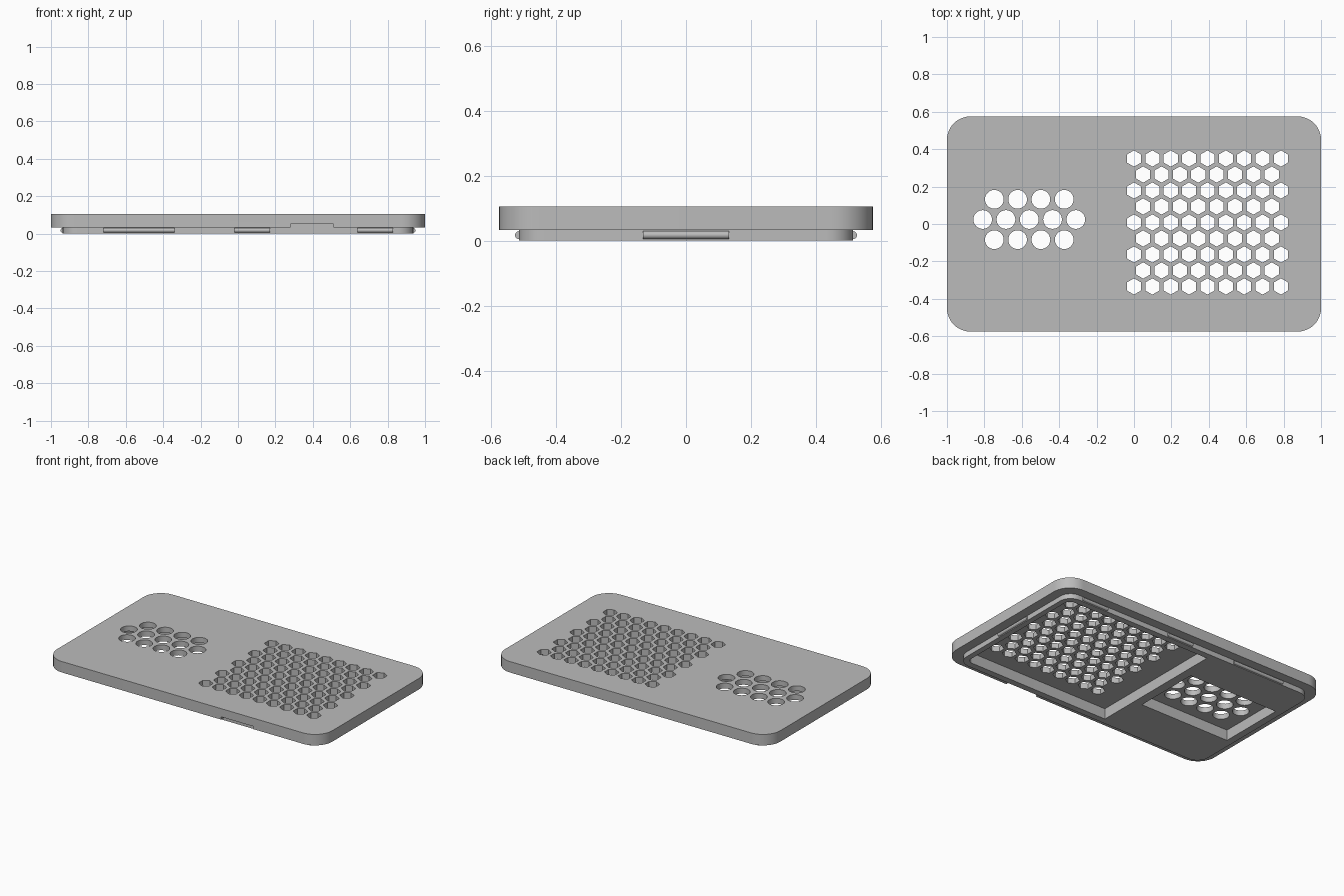
import bpy, bmesh, math

if "Cube" in bpy.data.objects:
    bpy.data.objects.remove(bpy.data.objects["Cube"])

grey = bpy.data.materials.new("light_grey")
grey.diffuse_color = (0.5, 0.5, 0.5, 1)
grey.use_nodes = True
grey.node_tree.nodes["Principled BSDF"].inputs["Base Color"].default_value = grey.diffuse_color


def make(name, bm):
    bmesh.ops.recalc_face_normals(bm, faces=bm.faces)
    me = bpy.data.meshes.new(name)
    bm.to_mesh(me)
    bm.free()
    me.materials.append(grey)
    ob = bpy.data.objects.new(name, me)
    bpy.context.collection.objects.link(ob)
    return ob


def prism(bm, pts, z0, z1):
    base = bm.faces.new([bm.verts.new((x, y, z0)) for x, y in pts])
    up = bmesh.ops.extrude_face_region(bm, geom=[base], use_keep_orig=True)
    verts = [g for g in up["geom"] if isinstance(g, bmesh.types.BMVert)]
    bmesh.ops.translate(bm, verts=verts, vec=(0, 0, z1 - z0))


def ngon(cx, cy, r, n, start=0.0):
    return [(cx + r * math.cos(start + math.tau * i / n),
             cy + r * math.sin(start + math.tau * i / n)) for i in range(n)]


def round_rect(x0, x1, y0, y1, r_right, r_left, seg=10):
    pts = []
    for k, (x, y, sx, sy, r) in enumerate([(x1, y1, 1, 1, r_right), (x0, y1, -1, 1, r_left),
                                           (x0, y0, -1, -1, r_left), (x1, y0, 1, -1, r_right)]):
        if r == 0:
            pts.append((x, y))
            continue
        for i in range(seg + 1):
            a = math.pi / 2 * (k + i / seg)
            pts.append((x - sx * r + r * math.cos(a), y - sy * r + r * math.sin(a)))
    return pts


def slab(name, pts, z0, z1):
    bm = bmesh.new()
    prism(bm, pts, z0, z1)
    return make(name, bm)


def boolean(target, tool, op):
    mod = target.modifiers.new("cut", "BOOLEAN")
    mod.operation, mod.solver, mod.object = op, "EXACT", tool
    bpy.context.view_layer.objects.active = target
    bpy.ops.object.modifier_apply(modifier=mod.name)
    bpy.data.objects.remove(tool)


# cover plate joined with the inset block under it
lid = slab("lid", round_rect(-1, 1, -0.575, 0.575, 0.125, 0.125), 0.033, 0.105)
block = slab("inset_block", round_rect(-0.937, 0.937, -0.514, 0.514, 0.08, 0.08), 0, 0.06)
boolean(lid, block, "UNION")

# pockets in the underside behind both vent fields, and the pry notch in front
CEILING = 0.07
boolean(lid, slab("vent_pocket", round_rect(-0.17, 0.9, -0.472, 0.472, 0.04, 0), -0.1, CEILING), "DIFFERENCE")
boolean(lid, slab("round_pocket", round_rect(-0.89, -0.23, -0.2, 0.25, 0, 0), -0.1, CEILING), "DIFFERENCE")
boolean(lid, slab("pry_notch", round_rect(0.28, 0.51, -0.7, -0.52, 0, 0), 0.02, 0.051), "DIFFERENCE")

# vent holes: hexagon field and staggered round holes
bm = bmesh.new()
for row in range(9):
    odd = row % 2
    for col in range(9 - odd):
        prism(bm, ngon((col + odd / 2) * 0.0982, 0.008 + (row - 4) * 0.0855, 0.0435, 6, math.pi / 6), 0.05, 0.2)
for row in (-1, 0, 1):
    count = 5 if row == 0 else 4
    for col in range(count):
        prism(bm, ngon(-0.56 + (col - (count - 1) / 2) * 0.1245, 0.024 + row * 0.108, 0.05, 32), 0.05, 0.2)
boolean(lid, make("holes", bm), "DIFFERENCE")

bpy.ops.object.select_all(action="DESELECT")
lid.select_set(True)
bpy.context.view_layer.objects.active = lid
bpy.ops.object.shade_smooth_by_angle(angle=math.radians(30))


# snap ridges: half-sunk rods along the edges of the block
def ridge(name, x, y, length, along_y):
    bpy.ops.mesh.primitive_cylinder_add(
        vertices=20, radius=0.012, depth=length, location=(x, y, 0.017),
        rotation=(math.pi / 2, 0, 0) if along_y else (0, math.pi / 2, 0))
    ob = bpy.context.object
    ob.name = name
    ob.data.materials.append(grey)
    bpy.ops.object.shade_smooth_by_angle(angle=math.radians(30))


for side in (-1, 1):
    for x0, x1 in ((-0.72, -0.34), (-0.02, 0.17), (0.64, 0.83)):
        ridge("long_side_snap_ridge", (x0 + x1) / 2, side * 0.514, x1 - x0, False)
    ridge("short_side_snap_ridge", side * 0.937, 0, 0.264, True)
